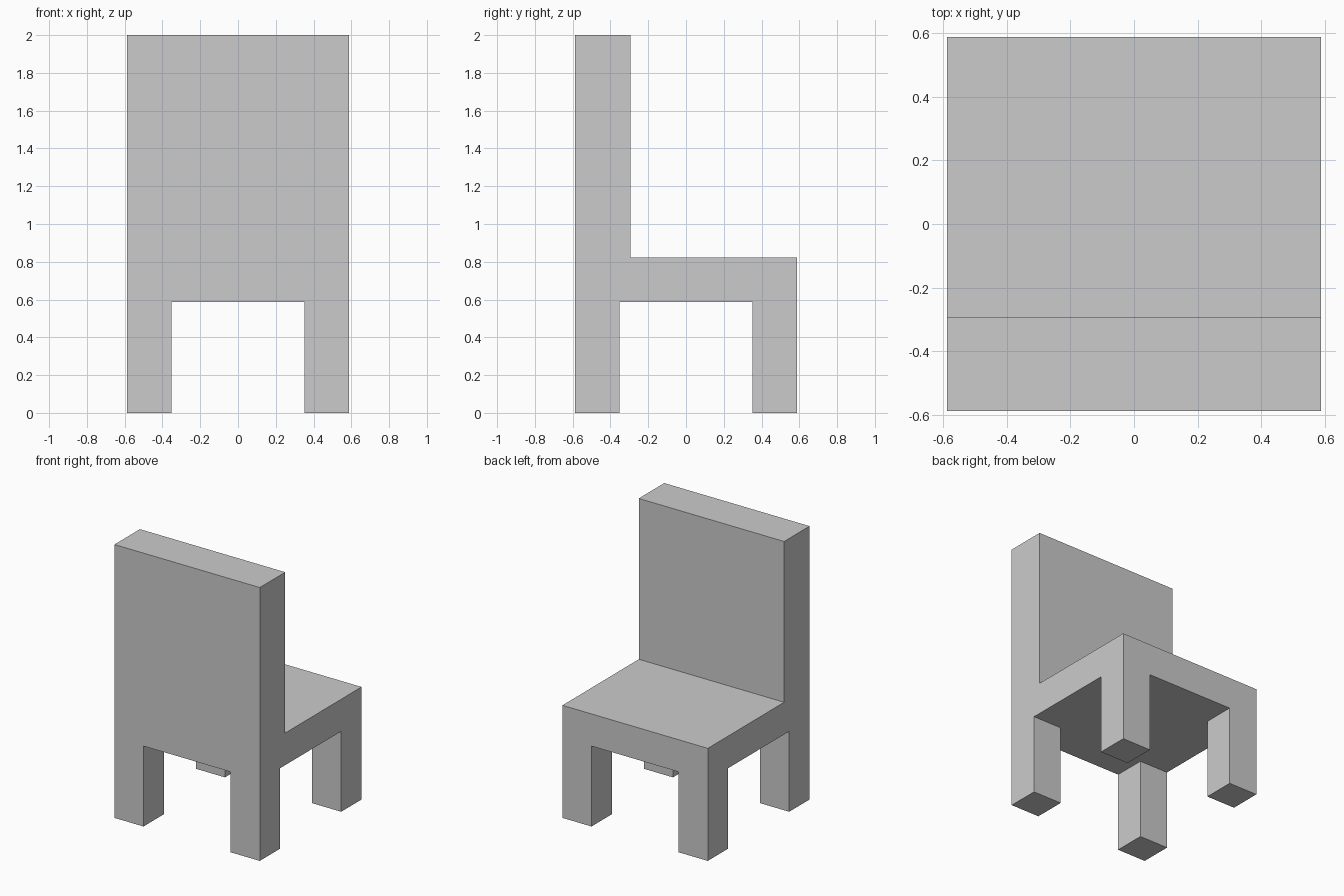
import bpy, bmesh

if "Cube" in bpy.data.objects:
    bpy.data.objects.remove(bpy.data.objects["Cube"])

U = 2 / 17                       # the chair is 17 modules tall
XS = (-5, -3, 3, 5)              # plan lines, in modules
YS = (-5, -3, -2.5, 3, 5)

bm = bmesh.new()


def extrude(faces, height):
    """Extrude a face region straight up or down by height modules."""
    result = bmesh.ops.extrude_face_region(bm, geom=faces)
    verts = [g for g in result["geom"] if isinstance(g, bmesh.types.BMVert)]
    bmesh.ops.translate(bm, vec=(0, 0, height * U), verts=verts)
    bm.normal_update()


def level_faces(z, test):
    """Horizontal faces at height z whose plan centre passes the test."""
    found = []
    for f in bm.faces:
        if all(abs(v.co.z - z * U) < 1e-4 for v in f.verts):
            c = f.calc_center_median() / U
            if test(c.x, c.y):
                found.append(f)
    return found


# Seat slab from a plan grid
grid = [[bm.verts.new((x * U, y * U, 5 * U)) for y in YS] for x in XS]
for i in range(len(XS) - 1):
    for j in range(len(YS) - 1):
        bm.faces.new((grid[i][j], grid[i + 1][j],
                      grid[i + 1][j + 1], grid[i][j + 1]))
extrude(bm.faces[:], 2)

# Backrest along the -y edge
extrude(level_faces(7, lambda x, y: y < -2.5), 10)

# Four corner legs
extrude(level_faces(5, lambda x, y: abs(x) > 3 and abs(y) > 3), -5)

# Merge coplanar faces into clean flat sides
bmesh.ops.recalc_face_normals(bm, faces=bm.faces[:])
bmesh.ops.dissolve_limit(bm, angle_limit=0.02,
                         verts=bm.verts[:], edges=bm.edges[:])

mesh = bpy.data.meshes.new("chair")
bm.to_mesh(mesh)
bm.free()
chair = bpy.data.objects.new("chair", mesh)
bpy.context.collection.objects.link(chair)
